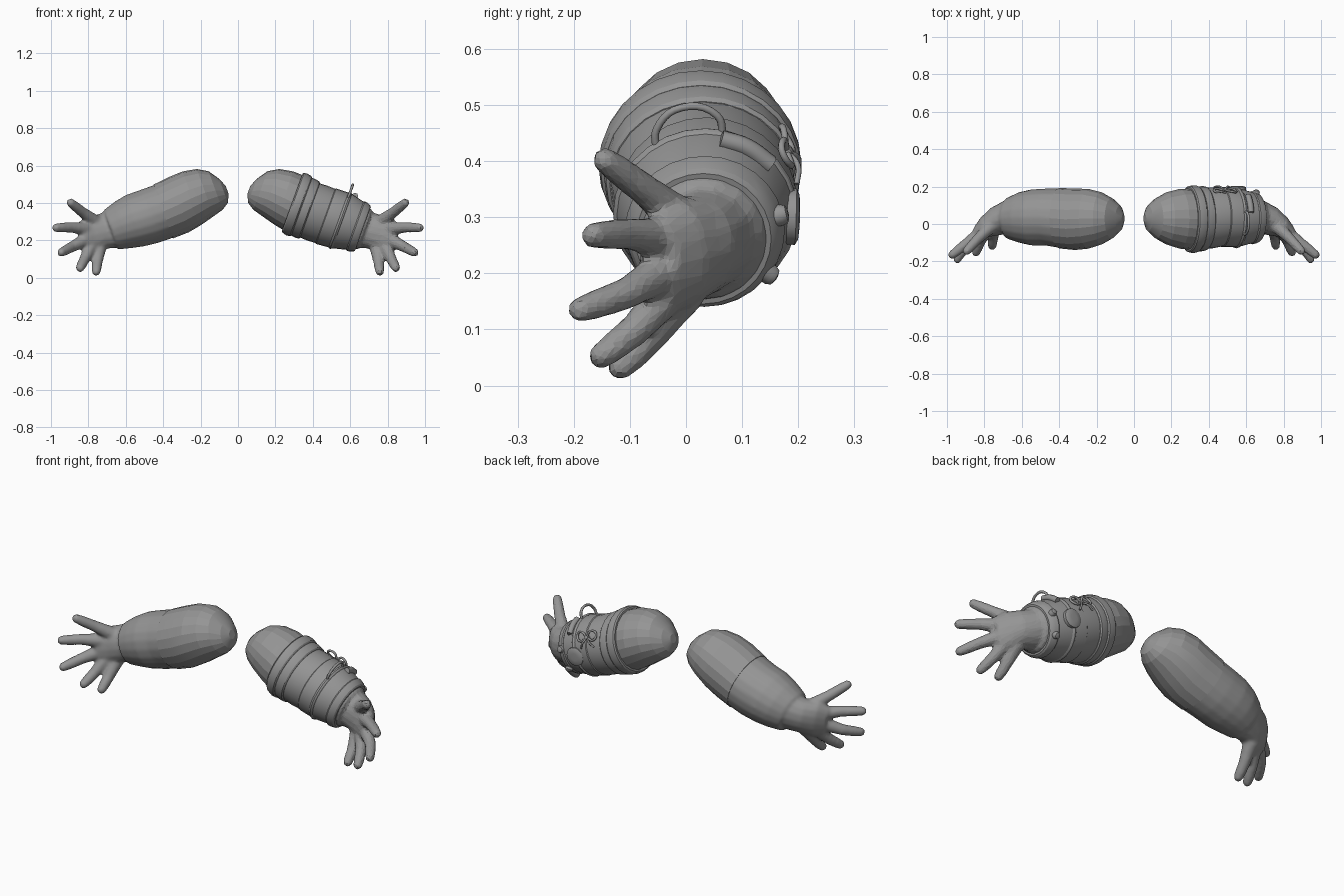
import bpy, bmesh, math
from mathutils import Vector

cube = bpy.data.objects.get("Cube")
if cube:
    bpy.data.objects.remove(cube)

grey = bpy.data.materials.new("plain_grey")
grey.use_nodes = True
grey.diffuse_color = (0.3, 0.3, 0.3, 1)
grey.node_tree.nodes["Principled BSDF"].inputs["Base Color"].default_value = (0.3, 0.3, 0.3, 1)

UP = Vector((0.34, 0, 0.94))
SIDE = Vector((0, 1, 0))

# Arm sections: centre x, y, z, half width, half height
ARM = [(.058, .03, .47, .02, .02), (.077, .03, .465, .065, .065), (.12, .03, .467, .105, .107),
       (.175, .03, .456, .137, .131), (.245, .028, .427, .157, .148), (.315, .025, .392, .161, .154),
       (.385, .03, .36, .16, .15), (.47, .037, .33, .153, .15), (.55, .035, .306, .15, .146),
       (.615, .035, .283, .135, .132), (.68, .03, .257, .108, .112)]

# Fingers: root, knuckle, tip
FINGERS = [[(.75, .0, .29), (.83, -.075, .35), (.905, -.155, .41)],
           [(.80, -.03, .26), (.89, -.1, .27), (.985, -.175, .268)],
           [(.80, -.03, .21), (.89, -.105, .165), (.955, -.2, .13)],
           [(.78, -.02, .18), (.82, -.09, .1), (.85, -.163, .042)],
           [(.74, .0, .17), (.752, -.065, .085), (.76, -.128, .02)]]


def section(t):
    """Interpolated arm section at centre x = t."""
    for a, b in zip(ARM, ARM[1:]):
        if t <= b[0]:
            break
    f = (t - a[0]) / (b[0] - a[0])
    c = [p + (q - p) * f for p, q in zip(a, b)]
    return Vector(c[:3]), c[3], c[4]


def on_arm(t, deg, out=0.0):
    """Point on the arm; the angle runs from the top towards the back."""
    c, w, h = section(t)
    a = math.radians(deg)
    return c + SIDE * math.sin(a) * (w + out) + UP * math.cos(a) * (h + out)


def arm_ring(t, out=0.0, n=20):
    return [on_arm(t, 360 * i / n, out) for i in range(n)]


def oval(c, u, v, ru, rv, n=16):
    angles = [math.tau * i / n for i in range(n)]
    return [Vector(c) + u * math.cos(a) * ru + v * math.sin(a) * rv for a in angles]


def loft(bm, rings, closed=False):
    rows = [[bm.verts.new(p) for p in r] for r in rings]
    n = len(rows[0])
    for a, b in zip(rows, rows[1:] + rows[:1] if closed else rows[1:]):
        for i in range(n):
            bm.faces.new((a[i], a[(i + 1) % n], b[(i + 1) % n], b[i]))
    if not closed:
        bm.faces.new(rows[0])
        bm.faces.new(rows[-1])


def finish(name, bm, side=1, smooth=None):
    if side < 0:
        for v in bm.verts:
            v.co.x = -v.co.x
    bmesh.ops.recalc_face_normals(bm, faces=bm.faces)
    me = bpy.data.meshes.new(name)
    bm.to_mesh(me)
    bm.free()
    ob = bpy.data.objects.new(name, me)
    bpy.context.collection.objects.link(ob)
    me.materials.append(grey)
    if smooth:
        bpy.ops.object.select_all(action='DESELECT')
        bpy.context.view_layer.objects.active = ob
        ob.select_set(True)
        bpy.ops.object.shade_smooth_by_angle(angle=math.radians(smooth))
    return ob


def add_finger(bm, path):
    p = [Vector(q) for q in path]
    d = (p[2] - p[0]).normalized()
    u = d.cross(Vector((.5, .8, .1))).normalized()
    v = d.cross(u)
    stops = [(p[0], .04), (p[0].lerp(p[1], .6), .033), (p[1], .029), (p[1].lerp(p[2], .55), .027),
             (p[2] - d * .01, .023), (p[2] + d * .004, .012)]
    loft(bm, [oval(c, u, v, r, r, 10) for c, r in stops])


def forearm_and_hand(name, side, start, low_poly):
    bm = bmesh.new()
    stops = [start] + [s[0] for s in ARM if s[0] > start + .02]
    loft(bm, [arm_ring(t) for t in stops])
    u, v = Vector((.2, 0, .98)), Vector((.45, .89, 0))
    palm = [((.64, .03, .268), .105, .11), ((.73, .015, .247), .095, .08),
            ((.79, -.015, .23), .1, .058), ((.835, -.05, .215), .085, .038)]
    loft(bm, [oval(c, u, v, a, b) for c, a, b in palm])
    for path in FINGERS:
        add_finger(bm, path)
    ob = finish(name, bm, side)
    m = ob.modifiers.new("blend", 'REMESH')
    m.mode, m.voxel_size, m.use_smooth_shade = 'VOXEL', .008, not low_poly
    m = ob.modifiers.new("soften", 'SMOOTH')
    m.factor, m.iterations = .5, 7
    if low_poly:
        ob.modifiers.new("facets", 'DECIMATE').ratio = .12


def upper_arm(name, side, end):
    bm = bmesh.new()
    stops = [s[0] for s in ARM if s[0] < end - .02] + [end]
    loft(bm, [arm_ring(t, .003) for t in stops])
    finish(name, bm, side, 12)


def band(name, t0, t1, out, lip=.006):
    """Closed cloth or leather ring around the left arm."""
    bm = bmesh.new()
    mid = (t0 + t1) / 2
    outline = [(t0, -.02), (t0, out - lip), (t0 + lip, out), (mid, out + .002),
               (t1 - lip, out), (t1, out - lip), (t1, -.02)]
    loft(bm, [arm_ring(t, o, 28) for t, o in outline], closed=True)
    finish(name, bm, 1, 25)


def cord(name, points, radius):
    cu = bpy.data.curves.new(name, 'CURVE')
    cu.dimensions = '3D'
    cu.bevel_depth, cu.bevel_resolution, cu.use_fill_caps = radius, 2, True
    cu.resolution_u = 5
    sp = cu.splines.new('BEZIER')
    sp.bezier_points.add(len(points) - 1)
    for b, p in zip(sp.bezier_points, points):
        b.co = p
        b.handle_left_type = b.handle_right_type = 'AUTO'
    ob = bpy.data.objects.new(name, cu)
    bpy.context.collection.objects.link(ob)
    cu.materials.append(grey)


def stud(name, t, deg, radius, height):
    """Domed disc sitting on the sleeve."""
    base = on_arm(t, deg)
    n = (on_arm(t, deg, .1) - base).normalized()
    u = n.cross(Vector((0, 0, 1))).normalized()
    v = n.cross(u)
    bm = bmesh.new()
    steps = [(-.015, 1), (height * .6, 1), (height * .9, .8), (height, .4)]
    loft(bm, [oval(base + n * h, u, v, radius * r, radius * r) for h, r in steps])
    finish(name, bm, 1, 35)


# Bare right arm
upper_arm("right_upper_arm", -1, .40)
forearm_and_hand("right_forearm_and_hand", -1, .36, False)

# Left arm under the clothing
upper_arm("left_upper_arm", 1, .40)
forearm_and_hand("left_forearm_and_hand", 1, .38, True)

# Sleeve bands and wrist guard
band("upper_band", .29, .34, .018)
band("upper_band_edge", .335, .385, .012)
band("sleeve", .38, .47, .004, .003)
band("wrist_guard", .465, .64, .008)
band("guard_strap", .535, .56, .013)
band("wrist_cuff", .625, .668, .014)

# Fittings on the guard
stud("back_medallion", .55, 92, .05, .018)
stud("upper_stud", .642, 76, .019, .03)
stud("lower_stud", .642, 124, .019, .03)
cord("buckle_bar", [on_arm(.575, a, .012) for a in (10, 28, 48)], .017)
cord("top_loop", [on_arm(.545, a, o) for a, o in ((-36, 0), (-28, .035), (-12, .058), (6, .04), (12, 0))], .007)

# Laced bow behind the elbow
for s in (-1, 1):
    cord("bow_loop", [on_arm(.455 + s * dt, 58 + a, o) for dt, a, o in
                      ((0, 0, .015), (.025, -9, .03), (.055, -7, .022), (.045, 5, .018), (0, 0, .015))], .006)
    cord("bow_tail", [on_arm(.455 + s * dt, 58 + a, o) for dt, a, o in
                      ((0, 0, .015), (.02, 9, .024), (.04, 18, .014))], .005)
stud("bow_knot", .455, 58, .012, .026)
